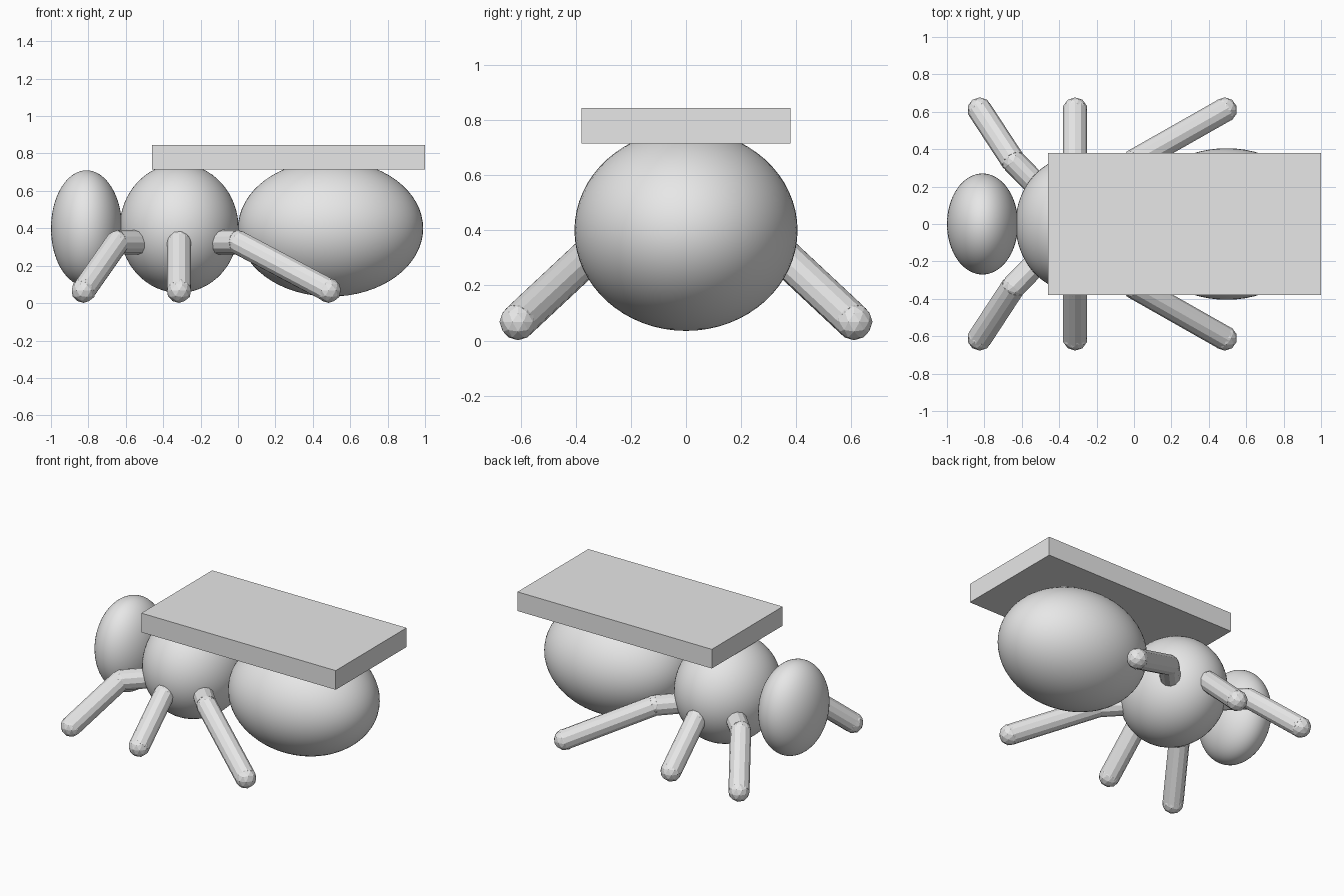
import bpy
from mathutils import Vector

cube = bpy.data.objects.get("Cube")
if cube:
    bpy.data.objects.remove(cube, do_unlink=True)

grey = bpy.data.materials.new("plain grey")
grey.use_nodes = True
grey.diffuse_color = (0.8, 0.8, 0.8, 1)
grey.node_tree.nodes["Principled BSDF"].inputs["Base Color"].default_value = (0.8, 0.8, 0.8, 1)


def finish(name, smooth=False):
    ob = bpy.context.object
    ob.name = name
    ob.data.materials.append(grey)
    if smooth:
        bpy.ops.object.shade_smooth()
    return ob


def ellipsoid(name, centre, radii):
    bpy.ops.mesh.primitive_uv_sphere_add(segments=64, ring_count=32, radius=1, location=centre)
    bpy.context.object.scale = radii
    finish(name, True)


def rod(name, a, b, radius):
    a, b = Vector(a), Vector(b)
    d = b - a
    bpy.ops.mesh.primitive_cylinder_add(vertices=12, radius=radius, depth=d.length, location=(a + b) / 2)
    bpy.context.object.rotation_euler = d.to_track_quat('Z', 'Y').to_euler()
    finish(name)


def joint(name, centre, radius):
    bpy.ops.mesh.primitive_ico_sphere_add(subdivisions=2, radius=radius, location=centre)
    finish(name)


# Body
ellipsoid("head", (-0.81, 0, 0.4), (0.19, 0.27, 0.31))
ellipsoid("thorax", (-0.315, 0, 0.4), (0.318, 0.36, 0.345))
ellipsoid("abdomen", (0.495, 0, 0.4), (0.495, 0.405, 0.365))

# Flat slab on the back
bpy.ops.mesh.primitive_cube_add(size=1, location=(0.27, 0, 0.78))
bpy.context.object.scale = (1.46, 0.76, 0.13)
finish("back_slab")

# Legs: hip inside the thorax, knee, foot
R = 0.065
legs = {"front": (-0.645, -0.825), "middle": (-0.315, -0.315), "rear": (0.0, 0.485)}
for side, s in (("left", 1), ("right", -1)):
    for pos, (knee_x, foot_x) in legs.items():
        label = pos + "_" + side
        hip = (-0.315, 0, 0.325)
        knee = (knee_x, s * 0.335, 0.325)
        foot = (foot_x, s * 0.61, 0.068)
        rod(label + "_upper_leg", hip, knee, R)
        rod(label + "_lower_leg", knee, foot, R)
        joint(label + "_knee", knee, R)
        joint(label + "_foot", foot, R + 0.002)
